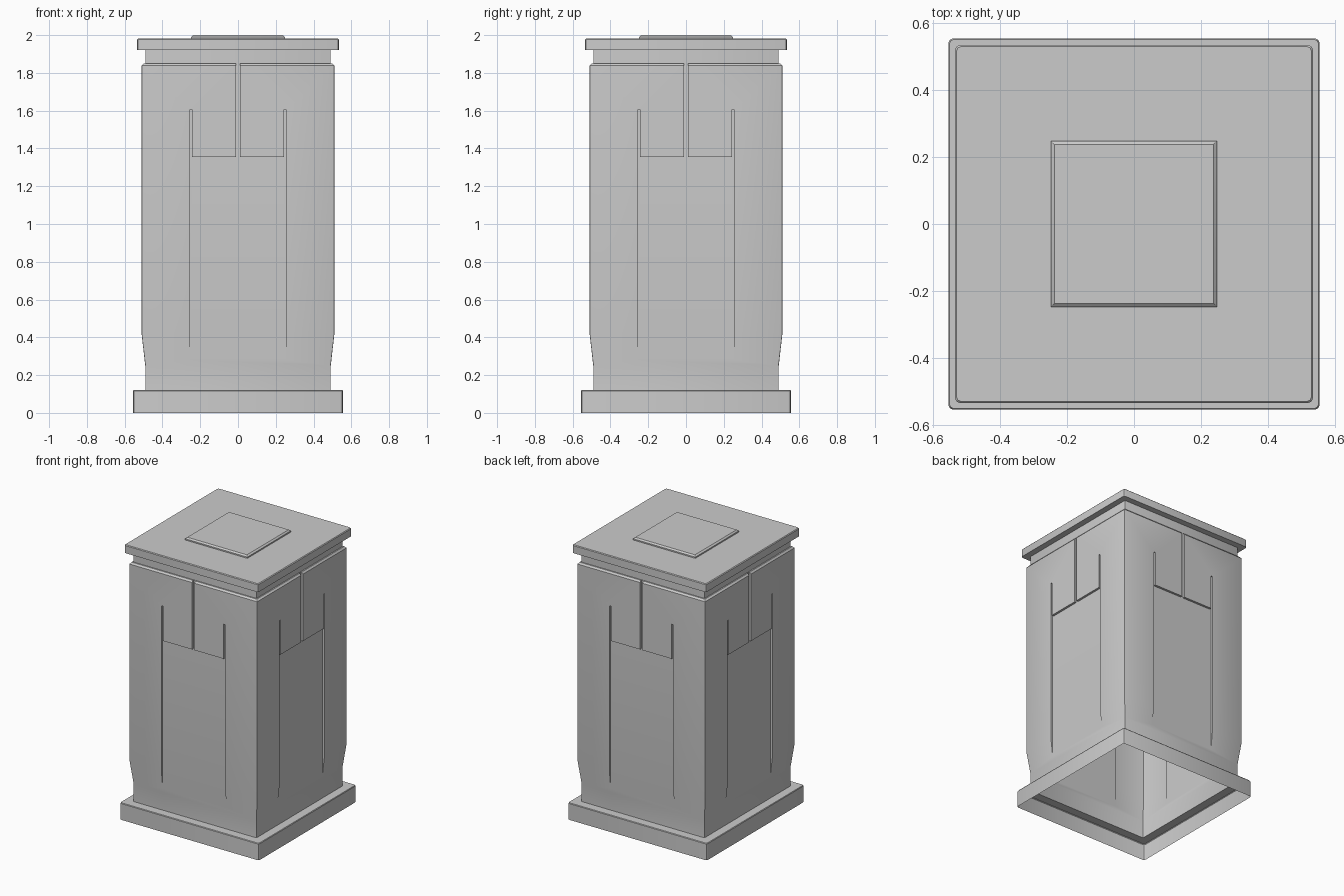
import bpy, bmesh, math

if "Cube" in bpy.data.objects:
    bpy.data.objects.remove(bpy.data.objects["Cube"])

def link(name, bm):
    bmesh.ops.recalc_face_normals(bm, faces=bm.faces)
    me = bpy.data.meshes.new(name)
    bm.to_mesh(me)
    bm.free()
    ob = bpy.data.objects.new(name, me)
    bpy.context.collection.objects.link(ob)
    return ob

def square_loft(name, rings):
    """Loft rounded-square rings given as (half width, z, corner radius)."""
    bm = bmesh.new()
    loops = []
    for h, z, r in rings:
        loop = []
        for q in range(4):
            c = math.radians(45 + 90 * q)
            cx = math.copysign(h - r, math.cos(c))
            cy = math.copysign(h - r, math.sin(c))
            for k in range(3):
                a = math.radians(90 * q + 45 * k)
                loop.append(bm.verts.new((cx + r * math.cos(a), cy + r * math.sin(a), z)))
        loops.append(loop)
    for a, b in zip(loops, loops[1:]):
        n = len(a)
        for i in range(n):
            bm.faces.new((a[i], a[(i + 1) % n], b[(i + 1) % n], b[i]))
    bm.faces.new(loops[0][::-1])
    bm.faces.new(loops[-1])
    return link(name, bm)

def open_bottom(ob, z):
    bm = bmesh.new()
    bm.from_mesh(ob.data)
    low = [f for f in bm.faces if all(abs(v.co.z - z) < 1e-4 for v in f.verts)]
    bmesh.ops.delete(bm, geom=low, context='FACES')
    bm.to_mesh(ob.data)
    bm.free()

def smooth(ob):
    bpy.ops.object.select_all(action='DESELECT')
    ob.select_set(True)
    bpy.context.view_layer.objects.active = ob
    bpy.ops.object.shade_smooth_by_angle(angle=math.radians(25))

# Plinth, shaft, neck and cap in one profile
pillar = square_loft("pillar_shell", [
    (0.555, 0.0, 0.015), (0.555, 0.117, 0.015), (0.552, 0.122, 0.015),
    (0.491, 0.122, 0.004), (0.491, 0.25, 0.004), (0.5105, 0.42, 0.004),
    (0.5105, 1.838, 0.004), (0.5, 1.85, 0.004), (0.491, 1.85, 0.004),
    (0.491, 1.922, 0.004), (0.535, 1.922, 0.015), (0.535, 1.976, 0.015),
    (0.53, 1.981, 0.012)])

# Recessed panel outline for one side: lower panel, side slots and centre slot
outline = [(-0.255, 0.26), (0.255, 0.26), (0.255, 1.605), (0.243, 1.605),
           (0.243, 1.355), (0.01, 1.355), (0.01, 1.87), (-0.01, 1.87),
           (-0.01, 1.355), (-0.243, 1.355), (-0.243, 1.605), (-0.255, 1.605)]
DEPTH = 0.4945
cutters = []
for side in range(4):
    a = side * math.pi / 2
    bm = bmesh.new()
    layers = []
    # the cutter top stops under the shoulder so the neck stays untouched
    for y in (-DEPTH, -0.6):
        layers.append([bm.verts.new((x * math.cos(a) - y * math.sin(a),
                                     x * math.sin(a) + y * math.cos(a), z))
                       for x, z in outline])
    n = len(outline)
    for i in range(n):
        bm.faces.new((layers[0][i], layers[0][(i + 1) % n],
                      layers[1][(i + 1) % n], layers[1][i]))
    bm.faces.new(layers[0])
    bm.faces.new(layers[1])
    cut = link("panel_cutter", bm)
    cut.hide_render = True
    mod = pillar.modifiers.new("panel", 'BOOLEAN')
    mod.operation = 'DIFFERENCE'
    mod.solver = 'EXACT'
    mod.object = cut
    cutters.append(cut)

# Apply the cuts, then open the underside
bpy.context.view_layer.update()
dg = bpy.context.evaluated_depsgraph_get()
mesh = bpy.data.meshes.new_from_object(pillar.evaluated_get(dg))
pillar.modifiers.clear()
pillar.data = mesh
for cut in cutters:
    bpy.data.objects.remove(cut)
open_bottom(pillar, 0.0)
smooth(pillar)

# Raised tile on the cap
tile = square_loft("cap_tile", [(0.248, 1.981, 0.001), (0.248, 1.99, 0.001), (0.238, 2.0, 0.001)])
open_bottom(tile, 1.981)
smooth(tile)
